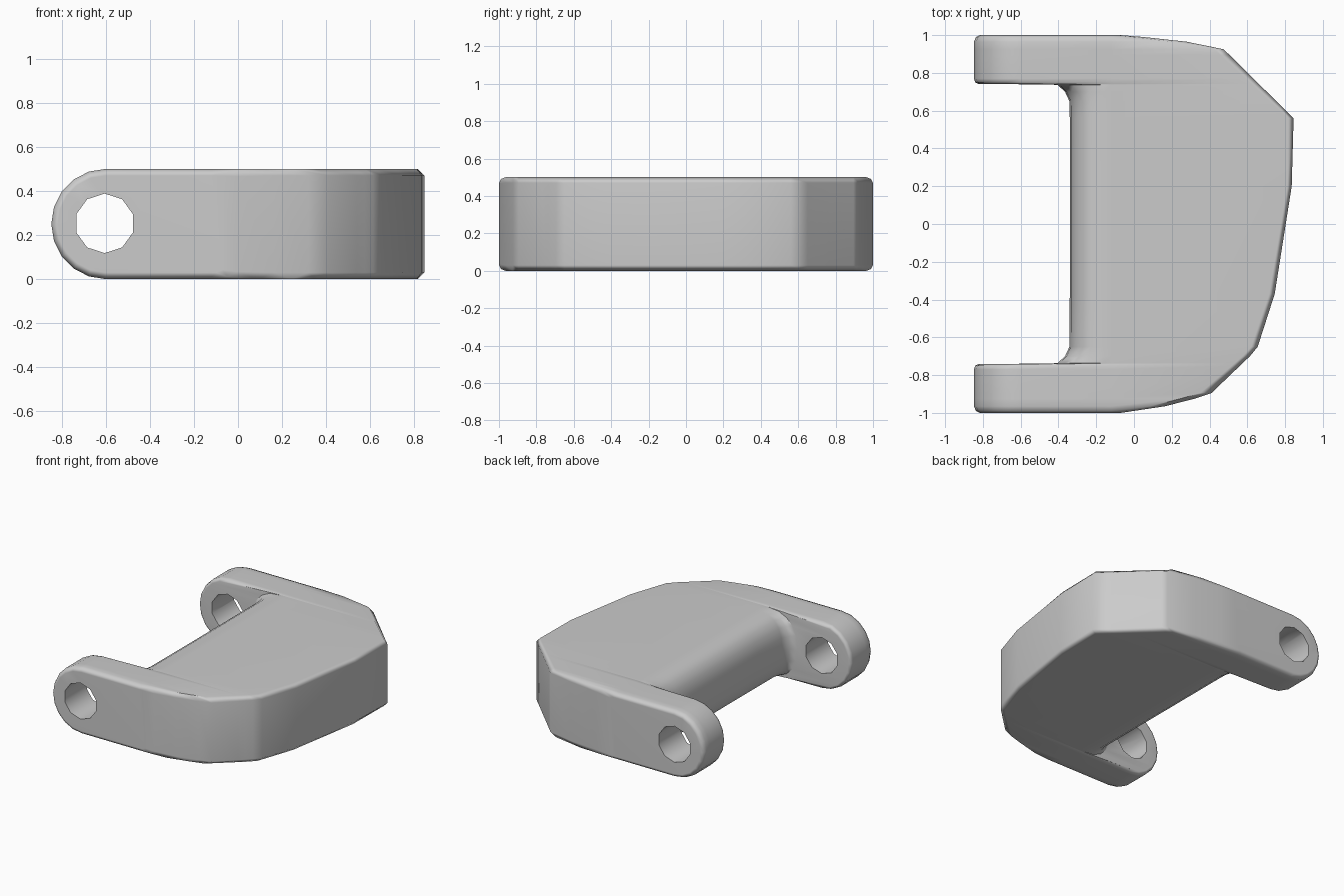
import bpy, bmesh, math

if "Cube" in bpy.data.objects:
    bpy.data.objects.remove(bpy.data.objects["Cube"])

# plan outline of the outer wall: (y, x, edge rounding in x)
WALL = [(-1, -.07, .03), (-.955, .23, .09), (-.895, .41, .06), (-.665, .65, .035),
        (-.37, .745, .03), (.2, .835, .025), (.56, .845, .03), (.925, .475, .05),
        (.975, .23, .09), (1, -.07, .03)]
N = 10  # segments of each rounded left end


def wall(y):
    for a, b in zip(WALL, WALL[1:]):
        if y <= b[0]:
            t = (y - a[0]) / (b[0] - a[0])
            return [a[i] + (b[i] - a[i]) * t for i in (1, 2)]


def section(y, cx, rx, rz, power, inset):
    """Closed x-z section: rounded left end, flat top and bottom, right wall."""
    pts = []
    for i in range(N + 1):
        a = math.pi * i / N
        s, c = abs(math.sin(a)), math.cos(a)
        pts.append((cx - rx * s ** (2 / power),
                    .25 - rz * math.copysign(abs(c) ** (2 / power), c)))
    x, dx = wall(y)
    z = .25 - inset
    lip = .03 - .6 * inset
    right = [(-.12, z), (x - dx, z), (x, z - lip)]
    pts += [(px, .25 + pz) for px, pz in right]
    pts += [(px, .25 - pz) for px, pz in reversed(right)]
    return [(px, y, pz) for px, pz in pts]


def ear(y, inset=0, end=0):
    r = .247 - inset
    return section(y, -.6, r, r + .003, 2, end)


def nose(y, tip):
    return section(y, -.16, -.16 - tip, .25, 2.4, 0)


# stations across the width: front half, then mirrored positions for the back
half = [lambda s: ear(s * 1.0, .03, .03), lambda s: ear(s * .99, .01, .01),
        lambda s: ear(s * .965), lambda s: ear(s * .925), lambda s: ear(s * .895),
        lambda s: ear(s * .77), lambda s: ear(s * .75, .006), lambda s: ear(s * .742, .022),
        lambda s: nose(s * .737, -.405), lambda s: nose(s * .70, -.365),
        lambda s: nose(s * .65, -.342)]
rings = [f(-1) for f in half]
rings += [nose(y, -.34) for y in (-.37, .2, .56)]
rings += [f(1) for f in reversed(half)]

# clevis body lofted through the stations
bm = bmesh.new()
loops = [[bm.verts.new(p) for p in r] for r in rings]
for a, b in zip(loops, loops[1:]):
    for i in range(len(a)):
        j = (i + 1) % len(a)
        bm.faces.new((a[i], a[j], b[j], b[i]))
bm.faces.new(loops[0])
bm.faces.new(loops[-1])
bmesh.ops.recalc_face_normals(bm, faces=bm.faces)
mesh = bpy.data.meshes.new("clevis_body")
bm.to_mesh(mesh)
bm.free()
body = bpy.data.objects.new("clevis_body", mesh)
bpy.context.collection.objects.link(body)

# pin holes through both ears
bpy.ops.mesh.primitive_cylinder_add(vertices=10, radius=.135, depth=2.4,
                                    location=(-.605, 0, .253),
                                    rotation=(math.pi / 2, 0, 0))
cutter = bpy.context.object
cutter.name = "pin_hole_cutter"
cutter.hide_render = True
cut = body.modifiers.new("pin_holes", 'BOOLEAN')
cut.operation = 'DIFFERENCE'
cut.solver = 'EXACT'
cut.object = cutter

bpy.ops.object.select_all(action='DESELECT')
body.select_set(True)
bpy.context.view_layer.objects.active = body
bpy.ops.object.modifier_apply(modifier=cut.name)
bpy.data.objects.remove(cutter)

# soft shading with flat large faces
bpy.ops.object.shade_smooth_by_angle(angle=math.radians(55))
soft = body.modifiers.new("soft_edges", 'WEIGHTED_NORMAL')
soft.keep_sharp = True
